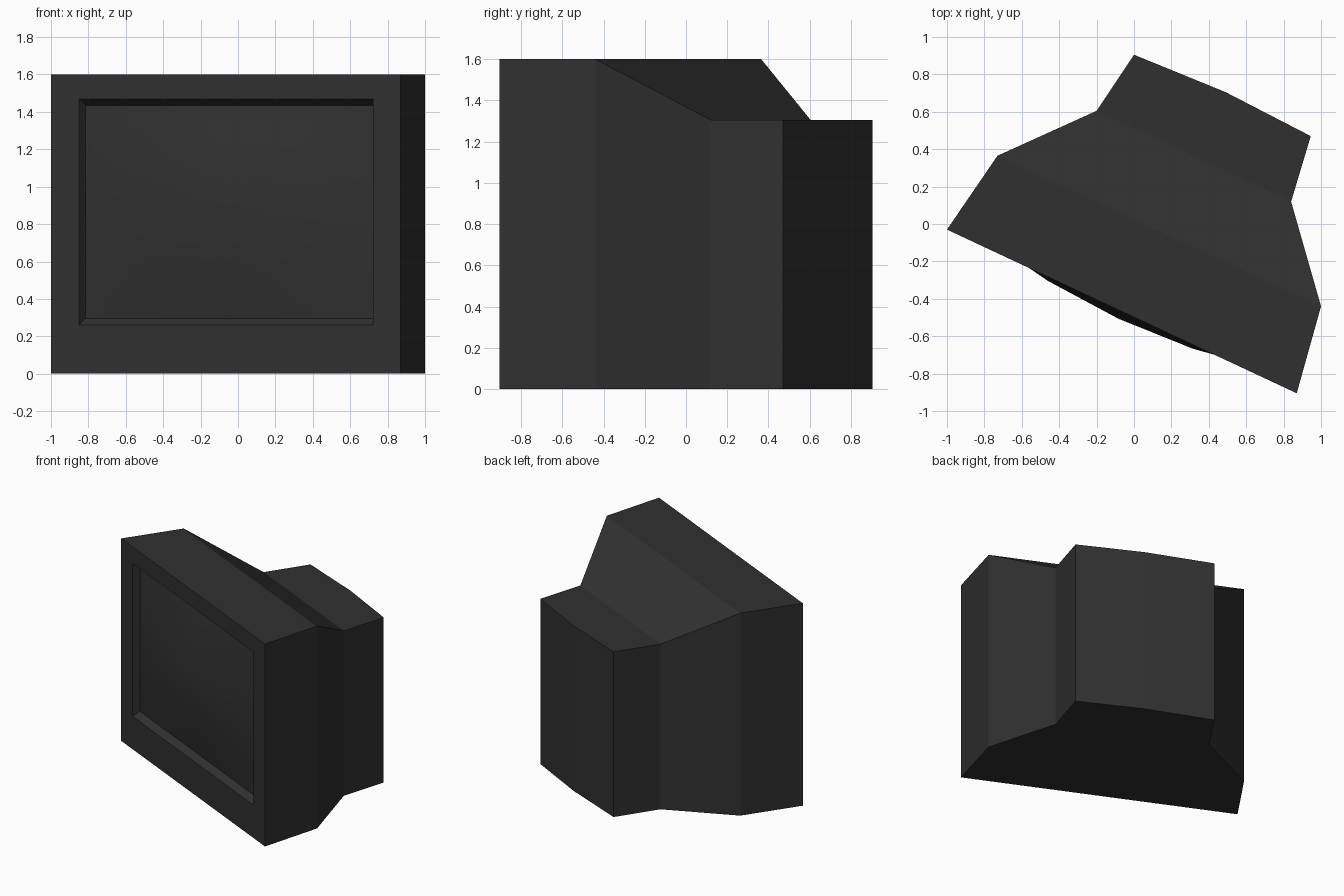
import bpy, bmesh
from mathutils import Vector

if "Cube" in bpy.data.objects:
    bpy.data.objects.remove(bpy.data.objects["Cube"])

mat = bpy.data.materials.new("dark grey plastic")
mat.diffuse_color = (0.03, 0.03, 0.03, 1)
mat.use_nodes = True
mat.node_tree.nodes["Principled BSDF"].inputs["Base Color"].default_value = mat.diffuse_color


def finish(bm, name):
    me = bpy.data.meshes.new(name)
    bm.to_mesh(me)
    bm.free()
    ob = bpy.data.objects.new(name, me)
    bpy.context.collection.objects.link(ob)
    me.materials.append(mat)
    return ob


# local frame of the tilted front: s along the width, n outwards
A = Vector((-1.0, -0.03, 0))
I = Vector((0.87, -0.905, 0))
S = (I - A).normalized()
N = Vector((S.y, -S.x, 0))
W = (I - A).length


def front(s, z, n=0.0):
    return A + S * s + N * n + Vector((0, 0, z))


# recess: opening and inner rim, as (s0, s1, z0, z1)
OUT = (0.165, W - 0.165, 0.26, 1.47)
INN = (0.18, W - 0.18, 0.295, 1.435)
DEPTH = 0.05

# body: plan outline with a top height for each corner
plan = [(A.x, A.y, 1.6), (I.x, I.y, 1.6), (1.0, -0.44, 1.6), (0.84, 0.12, 1.305),
        (0.945, 0.47, 1.305), (0.49, 0.705, 1.305), (0.0, 0.905, 1.305),
        (-0.2, 0.605, 1.305), (-0.73, 0.365, 1.6)]
bm = bmesh.new()
lo = [bm.verts.new((x, y, 0)) for x, y, z in plan]
hi = [bm.verts.new(p) for p in plan]
for i in range(1, 9):
    j = (i + 1) % 9
    bm.faces.new((lo[i], lo[j], hi[j], hi[i]))
# top: flat front, slope, low rear; underside is split the same way
for ids in ((0, 1, 2, 8), (8, 2, 3, 7), (7, 3, 4, 5, 6)):
    bm.faces.new([hi[k] for k in ids])
    bm.faces.new([lo[k] for k in reversed(ids)])


def ring(r, n):
    s0, s1, z0, z1 = r
    return [bm.verts.new(front(s, z, n)) for s, z in ((s0, z0), (s1, z0), (s1, z1), (s0, z1))]


# front frame and recess walls
rings = [[lo[0], lo[1], hi[1], hi[0]], ring(OUT, 0), ring(INN, -DEPTH)]
for a, b in zip(rings, rings[1:]):
    for k in range(4):
        m = (k + 1) % 4
        bm.faces.new((a[k], a[m], b[m], b[k]))
finish(bm, "monitor_body")

# bulging screen glass
bm = bmesh.new()
K = 4
g = []
for j in range(K + 1):
    row = []
    for i in range(K + 1):
        u, v = 2 * i / K - 1, 2 * j / K - 1
        s = INN[0] + (INN[1] - INN[0]) * i / K
        z = INN[2] + (INN[3] - INN[2]) * j / K
        n = -DEPTH + 0.093 * (1 - u * u) * (1 - v * v)
        row.append(bm.verts.new(front(s, z, n)))
    g.append(row)
for j in range(K):
    for i in range(K):
        f = bm.faces.new((g[j][i], g[j][i + 1], g[j + 1][i + 1], g[j + 1][i]))
        f.smooth = True
finish(bm, "screen")
